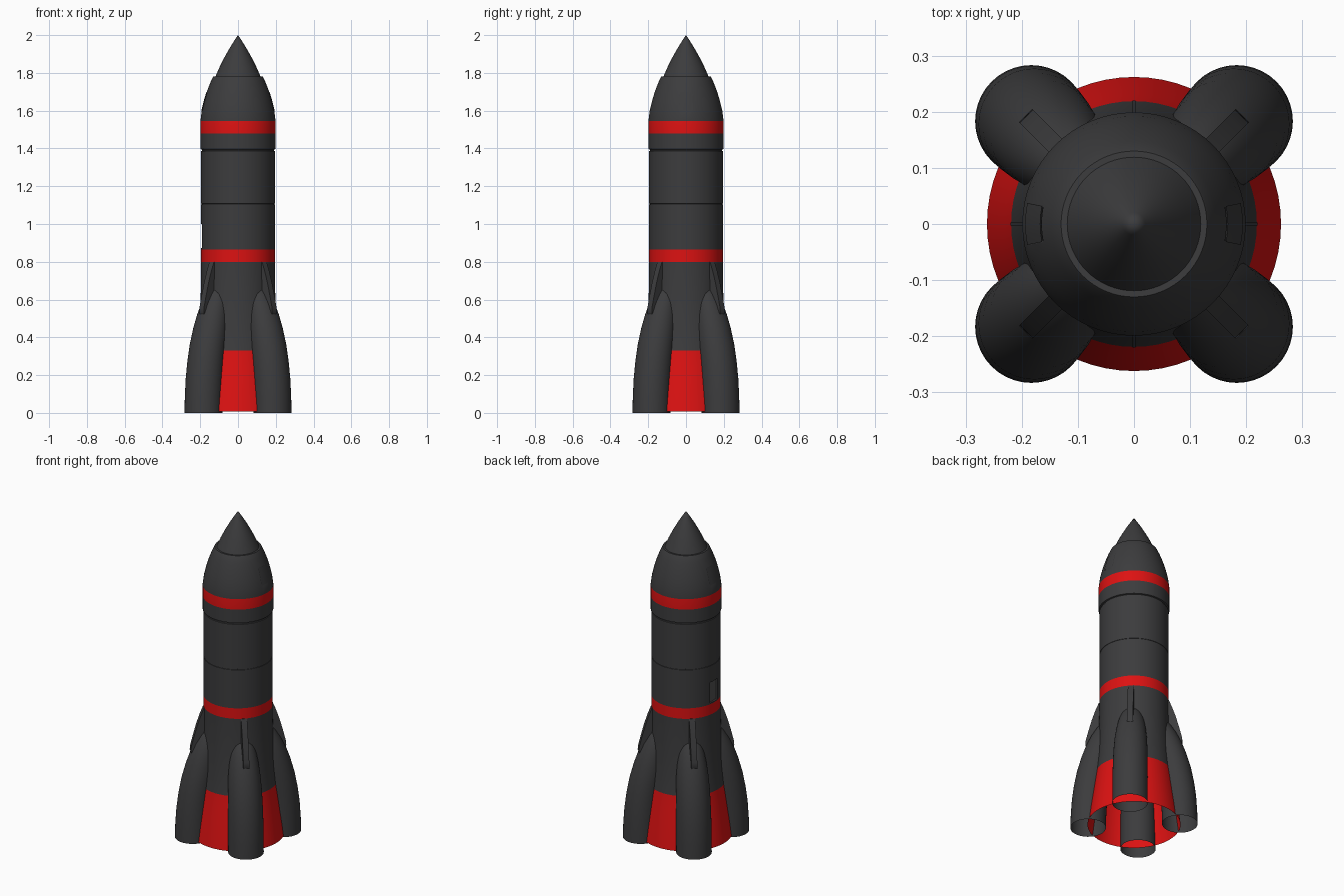
import bpy, bmesh, math
from mathutils import Matrix, Vector

if "Cube" in bpy.data.objects:
    bpy.data.objects.remove(bpy.data.objects["Cube"])

SEG = 64


def material(name, rgb):
    m = bpy.data.materials.new(name)
    m.diffuse_color = (*rgb, 1)
    m.use_nodes = True
    m.node_tree.nodes["Principled BSDF"].inputs["Base Color"].default_value = m.diffuse_color
    return m


GREY = material("dark_grey", (0.045, 0.045, 0.047))
RED = material("red", (0.72, 0.006, 0.006))
RECESS = material("recess_grey", (0.085, 0.085, 0.085))


def finish(bm, name, mats=(GREY,), angle=30):
    me = bpy.data.meshes.new(name)
    bm.to_mesh(me)
    bm.free()
    for m in mats:
        me.materials.append(m)
    ob = bpy.data.objects.new(name, me)
    bpy.context.collection.objects.link(ob)
    bpy.ops.object.select_all(action='DESELECT')
    ob.select_set(True)
    bpy.context.view_layer.objects.active = ob
    bpy.ops.object.shade_smooth_by_angle(angle=math.radians(angle))
    return ob


def loft(bm, rings, seg):
    """Stack circles given as (centre offset x, radius, z); radius 0 is a tip."""
    rows = []
    for cx, r, z in rings:
        if r == 0:
            rows.append([bm.verts.new((cx, 0, z))] * seg)
        else:
            rows.append([bm.verts.new((cx + r * math.cos(2 * math.pi * k / seg),
                                       r * math.sin(2 * math.pi * k / seg), z))
                         for k in range(seg)])
    for a, b in zip(rows, rows[1:]):
        for k in range(seg):
            n = (k + 1) % seg
            if b[k] is b[n]:
                bm.faces.new((a[k], a[n], b[k]))
            else:
                bm.faces.new((a[k], a[n], b[n], b[k]))


def panel(bm, side, z0, z1, offset, border=0.0006, mat=None):
    """Raise or sink a four-segment-wide panel on the -x or +x side."""
    faces = []
    for f in bm.faces:
        c = f.calc_center_median()
        if z0 < c.z < z1 and c.x * side > 0 and abs(c.y) < 0.037:
            faces.append(f)
    bmesh.ops.inset_region(bm, faces=faces, thickness=border, use_even_offset=True)
    for v in {v for f in faces for v in f.verts}:
        v.co += Vector((v.co.x, v.co.y, 0)).normalized() * offset
    if mat is not None:
        for f in faces:
            f.material_index = mat


# Hull: open flared skirt, barrel, shoulder and nose cone
profile = [(.262, .008), (.252, .09), (.241, .17), (.230, .25), (.219, .33),
           (.209, .43), (.202, .53), (.197, .64), (.195, .74), (.195, .80),
           (.195, .865), (.195, .872), (.195, 1.0),
           (.195, 1.103), (.193, 1.104), (.193, 1.107), (.195, 1.108),
           (.195, 1.386), (.191, 1.388), (.191, 1.394), (.199, 1.397),
           (.199, 1.48), (.199, 1.545), (.192, 1.60), (.180, 1.65),
           (.165, 1.70), (.148, 1.745), (.133, 1.778), (.130, 1.782), (.119, 1.782),
           (.098, 1.83), (.073, 1.88), (.045, 1.93), (.020, 1.97), (0, 2.0)]
bm = bmesh.new()
loft(bm, [(0, r, z) for r, z in profile], SEG)
for f in bm.faces:
    z = f.calc_center_median().z
    f.material_index = int(z < .33 or .80 < z < .865 or 1.48 < z < 1.545)
panel(bm, -1, .872, 1.0, -.011, mat=2)          # sunken side hatch
for s in (-1, 1):                               # raised cockpit hatches
    panel(bm, s, 1.60, 1.70, .005)
    panel(bm, s, 1.60, 1.70, -.003, border=.008)
finish(bm, "hull", (GREY, RED, RECESS), 25)

# Booster pods: open tubes that lean into the hull and close at the top
pod = [(.259, .100, 0), (.257, .100, .08), (.251, .0995, .18), (.241, .098, .27),
       (.226, .096, .36), (.206, .091, .45), (.189, .083, .52), (.172, .073, .58),
       (.155, .060, .63), (.142, .042, .67), (.135, .022, .695), (.132, 0, .705)]
# Brace fins: curved plates bridging hull and pod
fin = [(.18, .80), (.197, .80), (.217, .75), (.237, .69), (.256, .62),
       (.271, .56), (.273, .535), (.266, .515), (.22, .515), (.18, .60)]
for i in range(4):
    turn = Matrix.Rotation(math.radians(45 + 90 * i), 3, 'Z')
    bm = bmesh.new()
    loft(bm, pod, 40)
    bmesh.ops.rotate(bm, verts=bm.verts, matrix=turn)
    finish(bm, f"booster_pod_{i + 1}", angle=40)

    bm = bmesh.new()
    face = bm.faces.new([bm.verts.new((r, -.017, z)) for r, z in fin])
    ext = bmesh.ops.extrude_face_region(bm, geom=[face], use_keep_orig=True)
    bmesh.ops.translate(bm, vec=(0, .034, 0),
                        verts=[g for g in ext["geom"] if isinstance(g, bmesh.types.BMVert)])
    bmesh.ops.recalc_face_normals(bm, faces=bm.faces)
    bmesh.ops.rotate(bm, verts=bm.verts, matrix=turn)
    finish(bm, f"brace_fin_{i + 1}")

    # Thin seam strip between the pods
    bm = bmesh.new()
    strip = [(r + .0015, z) for r, z in profile if .33 <= z <= .75]
    left, right = [[bm.verts.new((r, y, z)) for r, z in strip] for y in (-.003, .003)]
    for k in range(len(strip) - 1):
        bm.faces.new((left[k], right[k], right[k + 1], left[k + 1]))
    bmesh.ops.rotate(bm, verts=bm.verts, matrix=Matrix.Rotation(math.radians(90 * i), 3, 'Z'))
    finish(bm, f"seam_strip_{i + 1}")
